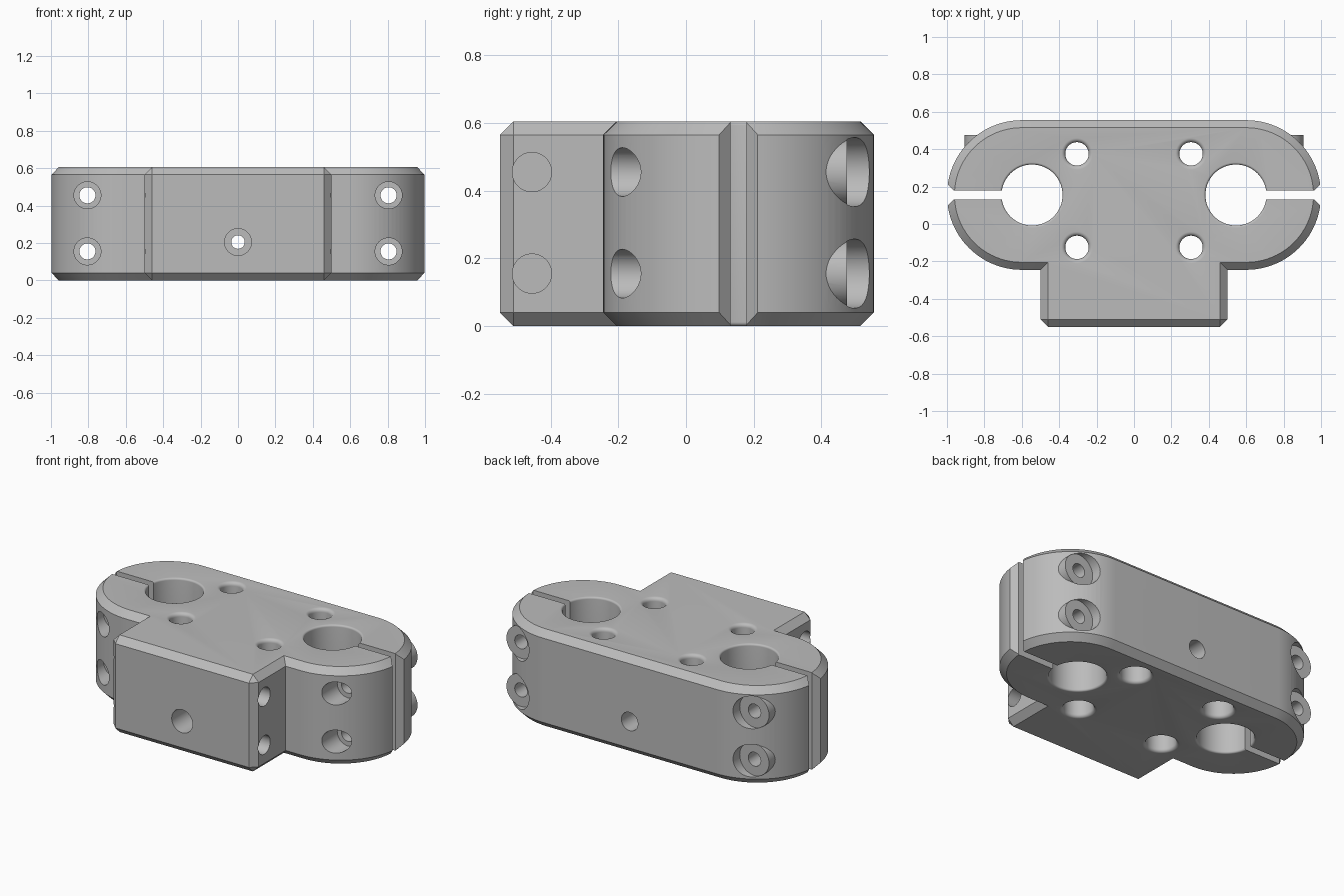
import bpy, bmesh
from math import cos, sin, pi, radians
from mathutils import Matrix

cube = bpy.data.objects.get("Cube")
if cube:
    bpy.data.objects.remove(cube)

grey = bpy.data.materials.new("plain grey")
grey.use_nodes = True
colour = (0.5, 0.5, 0.5, 1)
grey.diffuse_color = colour
grey.node_tree.nodes["Principled BSDF"].inputs["Base Color"].default_value = colour

HEIGHT, CHAMFER, MID = 0.605, 0.04, 0.155


def make_object(name, bm):
    bmesh.ops.remove_doubles(bm, verts=bm.verts, dist=1e-5)
    bmesh.ops.recalc_face_normals(bm, faces=bm.faces)
    mesh = bpy.data.meshes.new(name)
    bm.to_mesh(mesh)
    bm.free()
    mesh.materials.append(grey)
    obj = bpy.data.objects.new(name, mesh)
    bpy.context.collection.objects.link(obj)
    return obj


def stack(name, rings):
    """Closed solid from matching rings of points."""
    bm = bmesh.new()
    loops = [[bm.verts.new(p) for p in ring] for ring in rings]
    n = len(loops[0])
    for low, high in zip(loops, loops[1:]):
        for i in range(n):
            j = (i + 1) % n
            bm.faces.new((low[i], low[j], high[j], high[i]))
    bm.faces.new(loops[0][::-1])
    bm.faces.new(loops[-1])
    return make_object(name, bm)


def turned(name, profile, place, axis="Z", sides=48):
    """Round solid: profile of (radius, distance along the axis)."""
    turn = {"Z": Matrix(), "Y": Matrix.Rotation(-pi / 2, 4, "X"),
            "X": Matrix.Rotation(pi / 2, 4, "Y")}[axis]
    rings = [[Matrix.Translation(place) @ turn @ Matrix.Translation(
        (r * cos(2 * pi * i / sides), r * sin(2 * pi * i / sides), t)).to_translation()
        for i in range(sides)] for r, t in profile]
    return stack(name, rings)


def combine(target, tool, operation="DIFFERENCE"):
    tool.hide_render = True
    mod = target.modifiers.new(tool.name, "BOOLEAN")
    mod.operation, mod.object, mod.solver = operation, tool, "EXACT"
    bpy.context.view_layer.objects.active = target
    bpy.ops.object.modifier_apply(modifier=mod.name)
    bpy.data.objects.remove(tool)


def flare(radius, size, z, direction):
    """Rounded hole mouth, from the wall out to the face at height z."""
    return [(radius + size * (1 - cos(a)), z - direction * size * (1 - sin(a)))
            for a in (radians(15 * k) for k in range(7))]


def outline(inset, z):
    """Rounded bar with a front block, drawn in by the inset."""
    r, w, front, cut = 0.4 - inset, 0.5 - inset, -0.55 + inset, CHAMFER - inset
    half = [(w - cut, front), (w, front + cut), (w, MID - r)]
    steps = 48
    half += [(0.6 + r * cos(a), MID + r * sin(a))
             for a in (pi * i / steps - pi / 2 for i in range(steps + 1))]
    points = half + [(-x, y) for x, y in reversed(half)]
    return [(x, y, z) for x, y in points]


# Chamfered body
body = stack("clamp_body", [outline(CHAMFER, 0), outline(0, CHAMFER),
                            outline(0, HEIGHT - CHAMFER), outline(CHAMFER, HEIGHT)])

for side in (-1, 1):
    # Screw bosses and their flat seats on the back
    for z in (0.155, 0.455):
        spot = (side * 0.805, 0, z)
        combine(body, turned("screw_boss", [(0.1, 0.3), (0.1, 0.49)], spot, "Y"), "UNION")
        combine(body, turned("seat_cutter", [(0.102, 0.475), (0.102, 0.8)], spot, "Y"))

    # Clamping bore with slightly rounded mouths
    bore = [(0.175, -0.1)] + flare(0.163, 0.012, 0, -1)[::-1]
    bore += flare(0.163, 0.012, HEIGHT, 1) + [(0.175, 0.8)]
    combine(body, turned("bore_cutter", bore, (side * 0.545, MID, 0), sides=96))

    # Clamping slot with flared outer end
    slot = [(0.6, -0.023), (0.962, -0.023), (1.1, -0.161),
            (1.1, 0.161), (0.962, 0.023), (0.6, 0.023)]
    combine(body, stack("slot_cutter", [[(side * x, MID + y, z) for x, y in slot]
                                        for z in (-0.1, 0.8)]))

    # Clamp screw holes with front pockets, and blind holes in the block sides
    for z in (0.155, 0.455):
        screw = [(0.072, -0.7), (0.072, -0.07), (0.043, -0.07), (0.043, 0.8)]
        combine(body, turned("screw_cutter", screw, (side * 0.805, 0, z), "Y"))
        blind = [(0.058, 0.3 * side), (0.058, 0.7 * side)]
        combine(body, turned("side_hole_cutter", blind, (0, -0.455, z), "X"))

    # Upright mounting holes, wider below, with rounded mouths
    for y in (-0.125, 0.375):
        mount = [(0.107, -0.1)] + flare(0.087, 0.02, 0, -1)[::-1]
        mount += [(0.087, 0.33), (0.0625, 0.33)]
        mount += flare(0.0625, 0.022, HEIGHT, 1) + [(0.0845, 0.8)]
        combine(body, turned("mount_cutter", mount, (side * 0.305, y, 0)))

# Central stepped hole from front to back
centre = [(0.072, -0.7), (0.072, -0.3), (0.036, -0.3), (0.036, 0.25),
          (0.057, 0.25), (0.057, 0.8)]
combine(body, turned("centre_cutter", centre, (0, 0, 0.205), "Y"))

# Smooth round walls, sharp chamfers
bpy.ops.object.select_all(action="DESELECT")
body.select_set(True)
bpy.context.view_layer.objects.active = body
bpy.ops.object.shade_smooth_by_angle(angle=radians(30))
